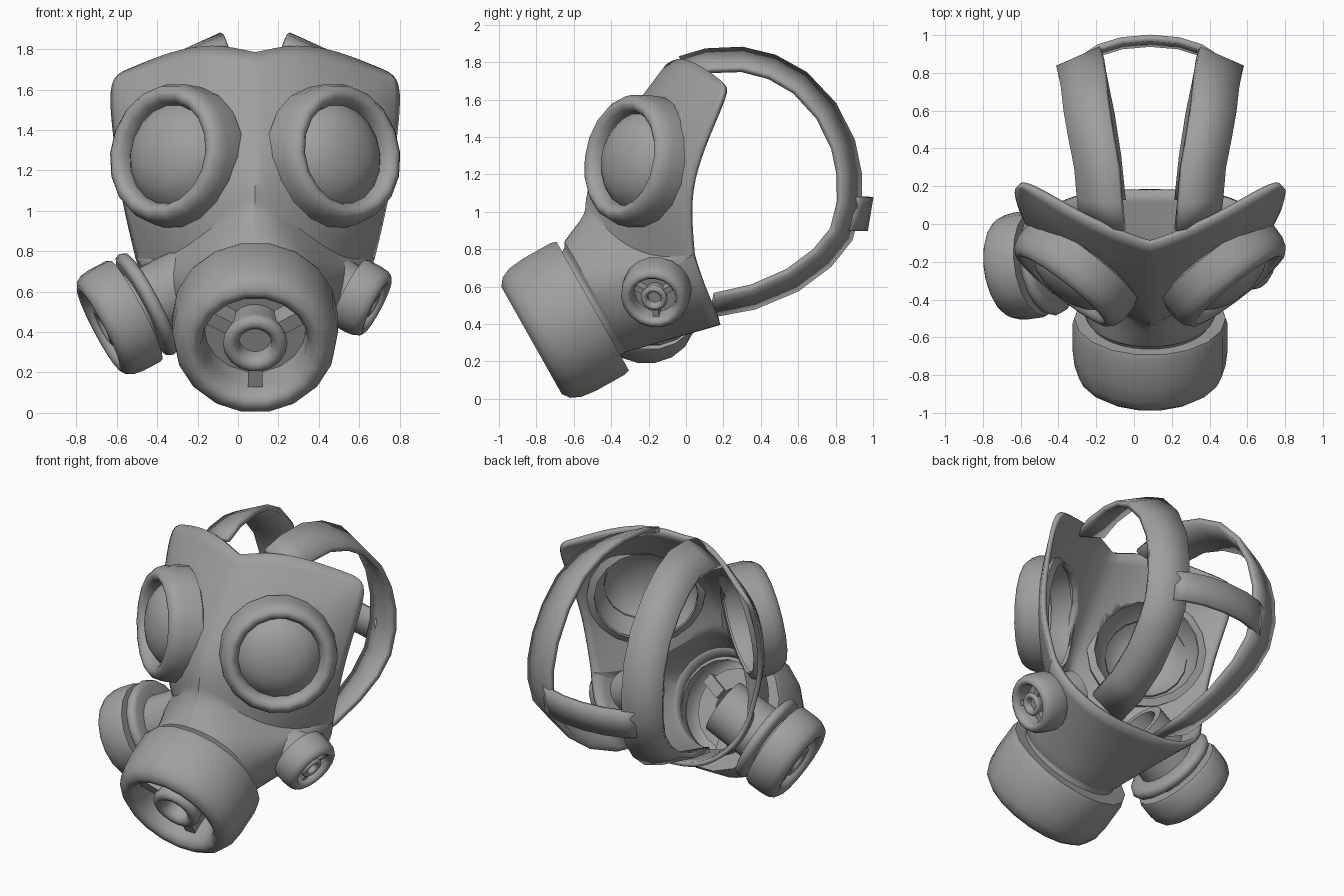
import bpy, bmesh
from math import sin, cos, pi, radians
from mathutils import Vector, Matrix

if "Cube" in bpy.data.objects:
    bpy.data.objects.remove(bpy.data.objects["Cube"])

CX = 0.085  # symmetry plane of the mask
rubber = bpy.data.materials.new("dark_grey_rubber")
rubber.diffuse_color = (.35, .35, .35, 1)
rubber.use_nodes = True
rubber.node_tree.nodes["Principled BSDF"].inputs["Base Color"].default_value = rubber.diffuse_color


def finish(name, bm, loc=(0, 0, 0), axis=None, angle=50):
    bmesh.ops.remove_doubles(bm, verts=bm.verts, dist=0.0005)
    bmesh.ops.recalc_face_normals(bm, faces=bm.faces)
    me = bpy.data.meshes.new(name)
    bm.to_mesh(me)
    bm.free()
    me.materials.append(rubber)
    ob = bpy.data.objects.new(name, me)
    bpy.context.collection.objects.link(ob)
    rot = Matrix()
    if axis:
        rot = Vector(axis).to_track_quat('Z', 'Y').to_matrix().to_4x4()
    ob.matrix_world = Matrix.Translation(loc) @ rot
    bpy.ops.object.select_all(action='DESELECT')
    ob.select_set(True)
    bpy.context.view_layer.objects.active = ob
    bpy.ops.object.shade_smooth_by_angle(angle=radians(angle))
    return ob


def loft(bm, rows, closed=False):
    grid = [[bm.verts.new(p) for p in r] for r in rows]
    for a, b in zip(grid, grid[1:]):
        n = len(a)
        for i in range(n if closed else n - 1):
            j = (i + 1) % n
            bm.faces.new((a[i], a[j], b[j], b[i]))


def lathe(bm, profile, seg=18):
    loft(bm, [[(r * cos(2 * pi * i / seg), r * sin(2 * pi * i / seg), t)
               for i in range(seg)] for r, t in profile], True)


def turned(name, profile, loc, axis, seg=18):
    bm = bmesh.new()
    lathe(bm, profile, seg)
    return finish(name, bm, loc, axis)


# Face shell: upper panel rows, then muzzle rings (half, mirrored)
upper = [
    [(0, -.10, 1.775), (.2, -.03, 1.825), (.42, .08, 1.78), (.6, .19, 1.70), (.69, .22, 1.67)],
    [(0, -.27, 1.55), (.18, -.23, 1.56), (.38, -.13, 1.57), (.61, .03, 1.57), (.715, .19, 1.57)],
    [(0, -.46, 1.28), (.15, -.42, 1.28), (.37, -.27, 1.28), (.61, -.08, 1.29), (.68, .07, 1.29)],
    [(0, -.51, 1.14), (.15, -.46, 1.09), (.37, -.32, 1.04), (.58, -.13, 1.05), (.65, .015, 1.06)],
    [(0, -.525, 1.055), (.17, -.45, .94), (.33, -.32, .81), (.47, -.12, .74), (.58, .04, .77)],
]
rim = [(.52, .10, .59), (.34, .17, .44), (.16, .18, .41), (0, .18, .41)]


def ring(y, z, r):
    return [(r * sin(k * pi / 8), y - .49 * r * cos(k * pi / 8), z + .87 * r * cos(k * pi / 8))
            for k in range(9)]


start = upper[-1] + rim
end = ring(-.478, .55, .335)
mid = [tuple(Vector(a).lerp(Vector(b), .5)) for a, b in zip(start, end)]
muzzle = [start, mid, end, ring(-.48, .53, .31), ring(-.56, .46, .31)]
bm = bmesh.new()
for s in (1, -1):
    for rows in (upper, muzzle):
        loft(bm, [[(s * x, y, z) for x, y, z in r] for r in rows])
bmesh.ops.remove_doubles(bm, verts=bm.verts, dist=.0005)
lay = bm.edges.layers.float.new('crease_edge')
fold = [Vector(p) for p in upper[-1]]
lip = [Vector(p) for p in end]


def on(v, pts):
    q = Vector((abs(v.co.x), v.co.y, v.co.z))
    return any((q - p).length < .002 for p in pts)


for e in bm.edges:
    a, b = e.verts
    if max(abs(a.co.x), abs(b.co.x)) < .001 and min(a.co.z, b.co.z) > 1:
        e[lay] = .9
    if (on(a, fold) and on(b, fold)) or (on(a, lip) and on(b, lip)):
        e[lay] = .9
shell = finish("face_shell", bm, (CX, 0, 0), angle=40)
m = shell.modifiers.new("smooth", 'SUBSURF')
m.levels = m.render_levels = 2
m = shell.modifiers.new("thickness", 'SOLIDIFY')
m.thickness, m.offset = .03, 0

# Eye pieces: rounded bezel, domed lens flaring out behind it, hole through the shell
bezel = [(.315, -.22), (.36, -.2), (.356, -.08), (.34, -.03), (.315, -.003), (.29, 0),
         (.265, -.02), (.25, -.06), (.247, -.09)]
dome = [(.315, -.2), (.29, -.13), (.25, -.075), (.22, -.04), (.175, -.005), (.10, .022), (0, .032)]
for s, side in ((1, "right"), (-1, "left")):
    n = (.6 * s, -.77, .14)
    p = (CX + .468 * s, -.35, 1.29)
    turned(side + "_eye_bezel", bezel, p, n)
    turned(side + "_eye_lens", dome, p, n)
    cut = turned(side + "_eye_cutter", [(0, -.36), (.31, -.36), (.31, .1), (0, .1)], p, n)
    cut.hide_render = True
    cut.hide_set(True)
    m = shell.modifiers.new(side + "_hole", 'BOOLEAN')
    m.object, m.operation, m.solver = cut, 'DIFFERENCE', 'EXACT'


# Filter canister: rounded rim, recessed front, hub and three spokes
def canister(name, face, axis, radius, length):
    k, h = radius / .405, length / .38
    prof = [(.28, 0), (.395, 0), (.405, .03), (.405, .2), (.395, .29), (.37, .345), (.33, .375),
            (.295, .37), (.268, .335), (.255, .27), (.25, .15), (.13, .15), (.15, .28), (.158, .31),
            (.145, .335), (.12, .345), (.095, .335), (.08, .31), (.08, .25), (0, .25)]
    bm = bmesh.new()
    lathe(bm, [(r * k, (t - .38) * h) for r, t in prof])
    for a in (30, 150, 270):
        mat = (Matrix.Rotation(radians(a), 4, 'Z') @ Matrix.Translation((.2 * k, 0, -.17 * h))
               @ Matrix.Diagonal((.14 * k, .07 * k, .16 * h, 1)))
        bmesh.ops.create_cube(bm, size=1, matrix=mat)
    finish(name, bm, face, axis)


canister("front_canister", (CX, -.83, .31), (0, -.87, -.49), .41, .38)
left = Vector((-.87, -.12, -.46)).normalized()
right = Vector((.87, -.15, -.46)).normalized()
lp, rp = Vector((-.69, -.235, .412)), Vector((.69, -.175, .525))
canister("left_canister", lp, left, .285, .21)
canister("right_canister", rp, right, .185, .16)

# Side necks and the collar behind the large side canister
turned("left_neck", [(.13, -.60), (.175, -.60), (.18, -.32), (.19, -.15), (.13, -.15), (.13, -.60)], lp, left)
turned("left_collar", [(.17, -.305), (.25, -.305), (.275, -.295), (.285, -.27), (.275, -.245), (.25, -.235),
                       (.17, -.235)], lp, left)
turned("right_neck", [(.09, -.35), (.15, -.35), (.14, -.2), (.13, -.12), (.09, -.12), (.09, -.35)], rp, right)


# Straps: ribbons swept along a path, each row given by centre and half-width vector
def ribbon(name, rows):
    bm = bmesh.new()
    loft(bm, [[Vector(c) - w, Vector(c), Vector(c) + w] for c, w in rows])
    ob = finish(name, bm, (CX, 0, 0))
    m = ob.modifiers.new("thickness", 'SOLIDIFY')
    m.thickness, m.offset = .035, 0


path = [(.25, -.01, 1.77), (.265, .12, 1.808), (.28, .3, 1.815), (.31, .46, 1.775), (.335, .61, 1.69),
        (.35, .75, 1.54), (.365, .84, 1.36), (.375, .873, 1.2), (.375, .873, 1.04), (.365, .83, .88),
        (.345, .73, .755), (.31, .57, .635), (.275, .36, .545), (.25, .14, .50)]
for s, side in ((1, "right"), (-1, "left")):
    rows = []
    for u, y, z in path:
        out = Vector((0, y - .28, z - 1.17)).normalized()
        rows.append(((s * u, y, z), Vector((s * .115, 0, 0)) - out * .052))
    ribbon(side + "_head_strap", rows)
ribbon("rear_cross_strap", [((u, y, .99), Vector((0, .015, .09))) for u, y in
                            ((-.33, .88), (-.27, .92), (-.15, .957), (0, .97), (.15, .957), (.27, .92), (.33, .88))])
